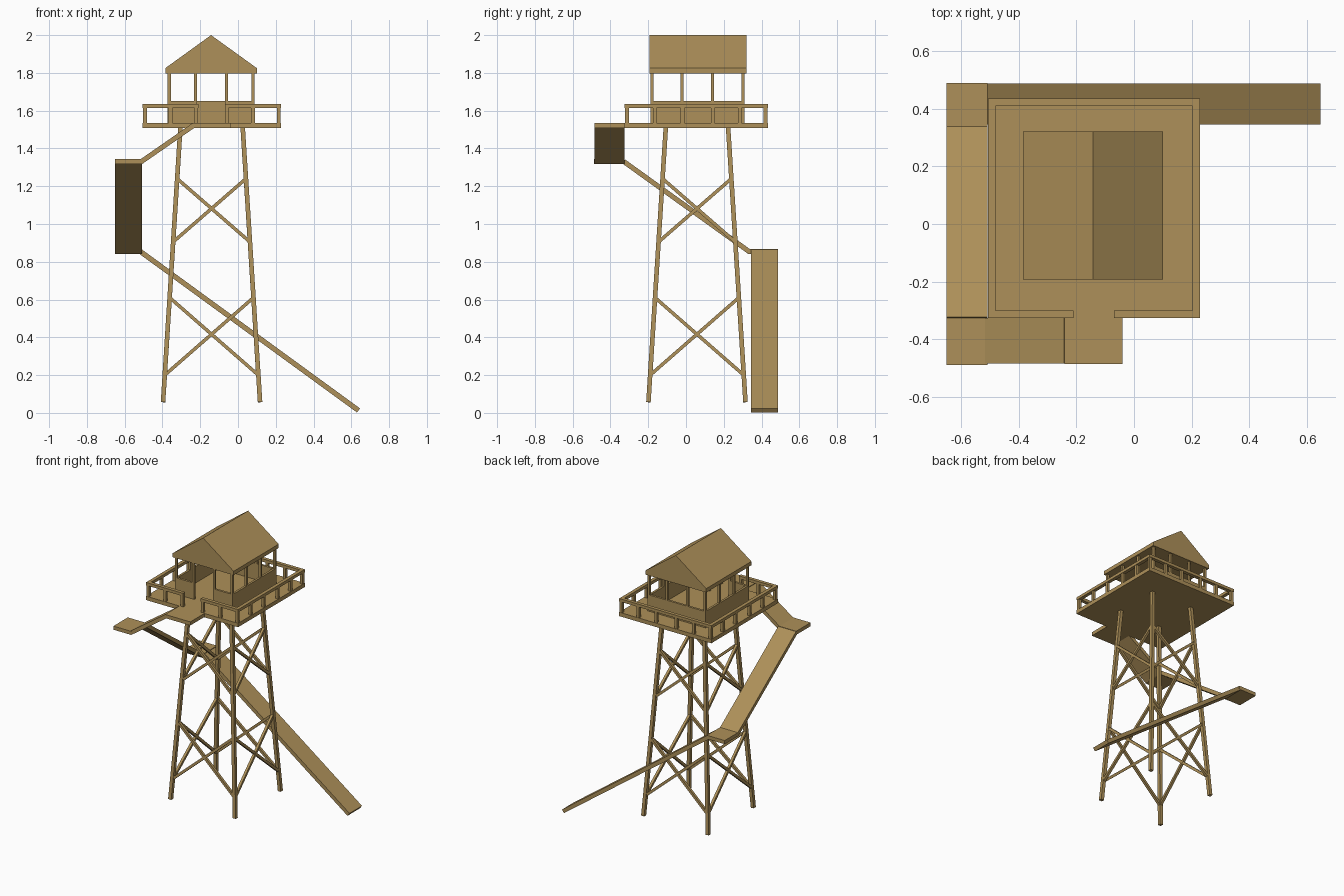
import bpy, bmesh
from mathutils import Vector, Matrix

if "Cube" in bpy.data.objects:
    bpy.data.objects.remove(bpy.data.objects["Cube"])

wood = bpy.data.materials.new("wood")
wood.diffuse_color = (0.42, 0.28, 0.10, 1)
wood.use_nodes = True
wood.node_tree.nodes["Principled BSDF"].inputs["Base Color"].default_value = wood.diffuse_color
CX, CY = -0.14, 0.058          # tower centre


def finish(name, bm):
    bmesh.ops.recalc_face_normals(bm, faces=bm.faces[:])
    me = bpy.data.meshes.new(name)
    bm.to_mesh(me)
    bm.free()
    ob = bpy.data.objects.new(name, me)
    me.materials.append(wood)
    bpy.context.collection.objects.link(ob)
    return ob


def add_box(bm, x0, x1, y0, y1, z0, z1):
    m = Matrix.Translation(((x0+x1)/2, (y0+y1)/2, (z0+z1)/2)) @ Matrix.Diagonal((x1-x0, y1-y0, z1-z0, 1))
    bmesh.ops.create_cube(bm, size=1, matrix=m)


def box(name, *b):
    bm = bmesh.new()
    add_box(bm, *b)
    return finish(name, bm)


def add_beam(bm, a, b, side, w, t):
    # bar from a to b, width w along side, thickness t across it
    a, b = Vector(a), Vector(b)
    d = (b - a).normalized()
    s = Vector(side)
    s = (s - d * s.dot(d)).normalized()
    n = d.cross(s)
    m = Matrix((d * (b - a).length, s * w, n * t)).transposed().to_4x4()
    bmesh.ops.create_cube(bm, size=1, matrix=Matrix.Translation((a + b) / 2) @ m)


def beam(name, *args):
    bm = bmesh.new()
    add_beam(bm, *args)
    return finish(name, bm)


# splayed legs
def leg_pt(sx, sy, z):
    h = 0.257 - 0.092 * (z - 0.055) / 1.455
    return Vector((CX + sx * h, CY + sy * h, z))


bm = bmesh.new()
for sx in (-1, 1):
    for sy in (-1, 1):
        add_beam(bm, leg_pt(sx, sy, 0.057), leg_pt(sx, sy, 1.51), (1, 0, 0), 0.024, 0.024)
finish("legs", bm)

# cross braces on the four sides
bm = bmesh.new()
corners = [(-1, -1), (1, -1), (1, 1), (-1, 1)]
for i in range(4):
    p, q = corners[i], corners[(i + 1) % 4]
    for lo, hi in ((0.2, 0.61), (0.905, 1.24)):
        for u, v in ((p, q), (q, p)):
            add_beam(bm, leg_pt(*u, lo), leg_pt(*v, hi), (p[0]+q[0], p[1]+q[1], 0), 0.018, 0.018)
finish("cross_braces", bm)

# platform
X0, X1, Y0, Y1 = -0.505, 0.228, -0.325, 0.434
box("platform", X0, X1, Y0, Y1, 1.507, 1.535)

# railing with a gap at the front
T, R0, R1 = 0.025, 1.613, 1.634
bm = bmesh.new()
add_box(bm, X0, X0+T, Y0, Y1, R0, R1)
add_box(bm, X1-T, X1, Y0, Y1, R0, R1)
add_box(bm, X0+T, X1-T, Y1-T, Y1, R0, R1)
add_box(bm, X0+T, -0.21, Y0, Y0+T, R0, R1)
add_box(bm, -0.07, X1-T, Y0, Y0+T, R0, R1)
finish("hand_rail", bm)

bm = bmesh.new()
xs = (-0.4925, -0.358, -0.2205, -0.0595, 0.08, 0.2155)
ys = (-0.165, -0.018, 0.142, 0.285)
posts = [(x, y) for x in xs for y in (Y0+T/2, Y1-T/2)]
posts += [(x, y) for x in (X0+T/2, X1-T/2) for y in ys]
for x, y in posts:
    add_box(bm, x-0.01, x+0.01, y-0.01, y+0.01, 1.53, 1.62)
finish("railing_posts", bm)

# cabin half walls with door opening at the front
HX0, HX1, HY0, HY1, W = -0.372, 0.088, -0.187, 0.31, 0.016
bm = bmesh.new()
add_box(bm, HX0, HX0+W, HY0, HY1, 1.53, 1.652)
add_box(bm, HX1-W, HX1, HY0, HY1, 1.53, 1.652)
add_box(bm, HX0+W, HX1-W, HY1-W, HY1, 1.53, 1.652)
add_box(bm, HX0+W, -0.218, HY0, HY0+W, 1.53, 1.652)
add_box(bm, -0.07, HX1-W, HY0, HY0+W, 1.53, 1.652)
finish("cabin_walls", bm)

# cabin posts
bm = bmesh.new()
hx = (HX0+W/2, -0.226, -0.062, HX1-W/2)
hy = (HY0+W/2, -0.022, 0.141, HY1-W/2)
for i, x in enumerate(hx):
    for j, y in enumerate(hy):
        if i in (0, 3) or j in (0, 3):
            add_box(bm, x-W/2, x+W/2, y-W/2, y+W/2, 1.53, 1.81)
finish("cabin_posts", bm)

# gable roof
bm = bmesh.new()
prof = [(-0.385, 1.797), (0.1, 1.797), (0.1, 1.825), (-0.1425, 2.0), (-0.385, 1.825)]
f = bm.faces.new([bm.verts.new((x, -0.193, z)) for x, z in prof])
ext = bmesh.ops.extrude_face_region(bm, geom=[f], use_keep_orig=True)
bmesh.ops.translate(bm, vec=(0, 0.513, 0), verts=[v for v in ext["geom"] if isinstance(v, bmesh.types.BMVert)])
finish("roof", bm)

# landings
box("top_landing", -0.24, -0.04, -0.485, -0.325, 1.509, 1.535)
box("upper_landing", -0.65, -0.508, -0.488, -0.325, 1.317, 1.343)
box("lower_landing", -0.65, -0.508, 0.325, 0.488, 0.841, 0.867)

# ramps
beam("upper_ramp", (-0.515, -0.405, 1.328), (-0.235, -0.405, 1.522), (0, 1, 0), 0.158, 0.026)
beam("middle_ramp", (-0.579, -0.33, 1.331), (-0.579, 0.333, 0.855), (1, 0, 0), 0.142, 0.026)
beam("lower_ramp", (-0.515, 0.416, 0.853), (0.638, 0.416, 0.013), (0, 1, 0), 0.142, 0.027)
